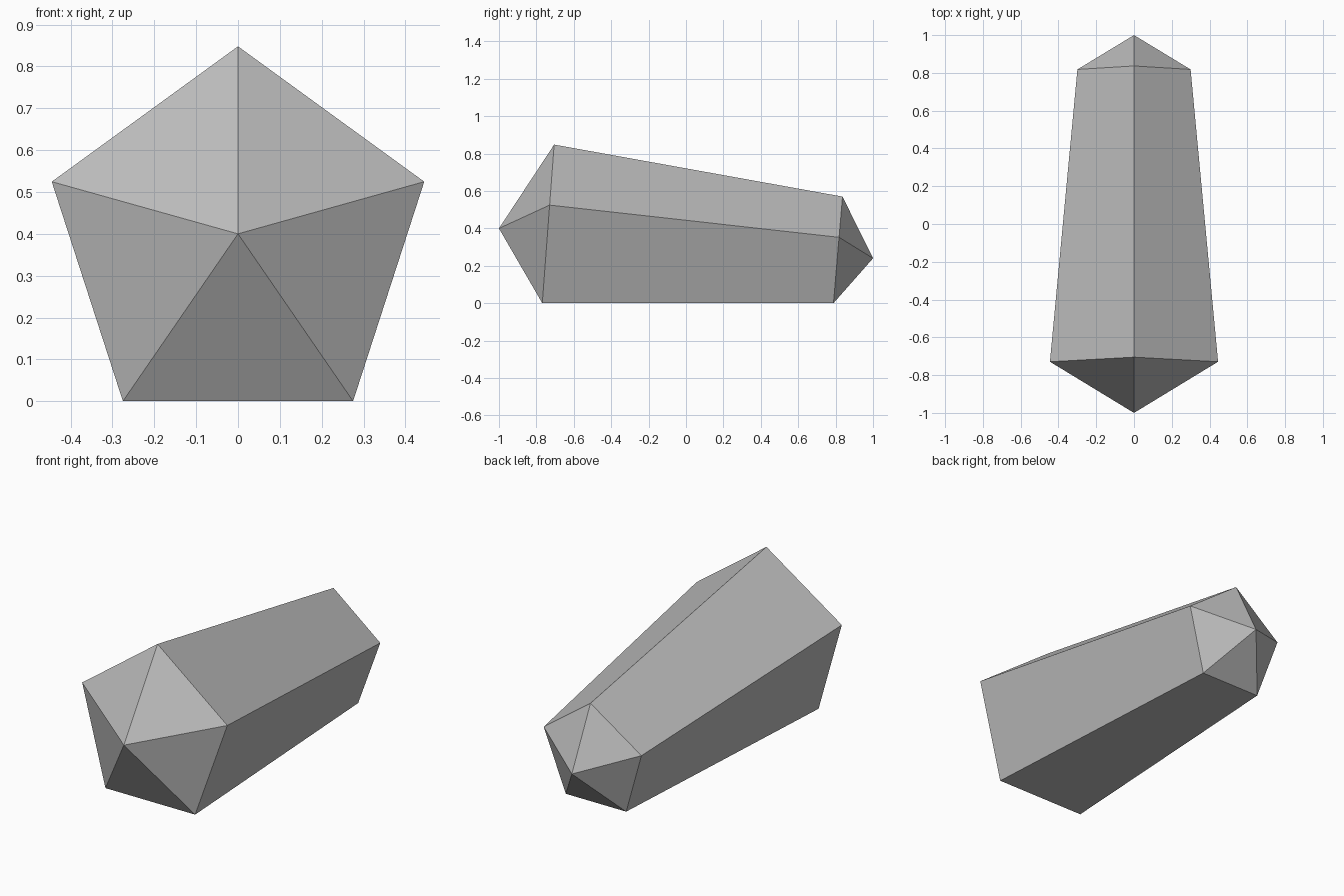
import bpy, bmesh, math

if "Cube" in bpy.data.objects:
    bpy.data.objects.remove(bpy.data.objects["Cube"])

grey = bpy.data.materials.new("stone grey")
grey.diffuse_color = (0.5, 0.5, 0.5, 1)
grey.use_nodes = True
grey.node_tree.nodes["Principled BSDF"].inputs["Base Color"].default_value = grey.diffuse_color


def ring(bm, y, z, radius, tilt):
    """Five-sided ring in the xz plane, leaning back towards its top."""
    verts = []
    for i in range(5):
        a = math.radians(72 * i)
        dz = radius * math.cos(a)
        verts.append(bm.verts.new((radius * math.sin(a), y + tilt * dz, z + dz)))
    return verts


bm = bmesh.new()
# Tapering five-sided shaft
front = ring(bm, -0.74, 0.38, 0.468, 0.075)
back = ring(bm, 0.81, 0.255, 0.315, 0.085)
# Pointed ends
front_tip = bm.verts.new((0, -1, 0.40))
back_tip = bm.verts.new((0, 1, 0.24))
for i in range(5):
    j = (i + 1) % 5
    bm.faces.new((front[i], front[j], back[j], back[i]))
    bm.faces.new((front_tip, front[j], front[i]))
    bm.faces.new((back_tip, back[i], back[j]))
# Rest the lower corners on the ground
for v in bm.verts:
    if v.co.z < 0.1:
        v.co.z = 0
bmesh.ops.recalc_face_normals(bm, faces=bm.faces[:])

mesh = bpy.data.meshes.new("crystal_shard")
bm.to_mesh(mesh)
bm.free()
mesh.materials.append(grey)
bpy.context.collection.objects.link(bpy.data.objects.new("crystal_shard", mesh))
